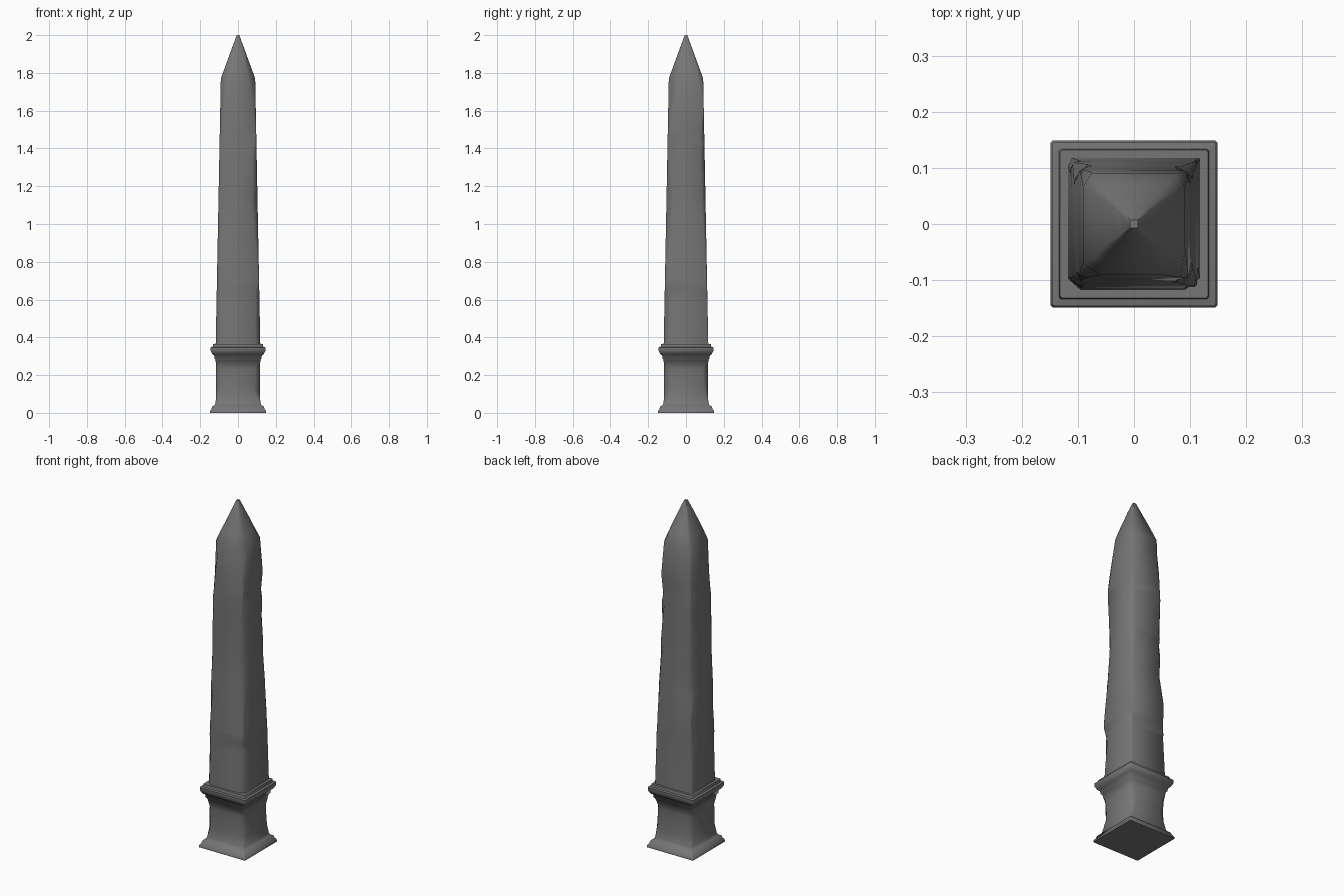
import bpy, bmesh, math, random
from mathutils import Vector

random.seed(4)
cube = bpy.data.objects.get("Cube")
if cube:
    bpy.data.objects.remove(cube)

stone = bpy.data.materials.new("grey_stone")
stone.use_nodes = True
colour = (0.18, 0.18, 0.18, 1)
stone.diffuse_color = colour
stone.node_tree.nodes["Principled BSDF"].inputs["Base Color"].default_value = colour

CORNERS = [(1, 1), (-1, 1), (-1, -1), (1, -1)]


def lerp_table(table, z):
    """Read a value at height z from a list of (height, value)."""
    if z <= table[0][0]:
        return table[0][1]
    for (z0, v0), (z1, v1) in zip(table, table[1:]):
        if z <= z1:
            return v0 + (v1 - v0) * (z - z0) / (z1 - z0)
    return table[-1][1]


def loft(name, rings, chip):
    """Stack square rings (height, half width) whose corners are cut by chip()."""
    bm = bmesh.new()
    previous = None
    for z, half in rings:
        ring = []
        for i, (sx, sy) in enumerate(CORNERS):
            cut_x, cut_y = chip(i, z, half)
            ends = [Vector((sx * half, sy * (half - cut_y), z)),
                    Vector((sx * (half - cut_x), sy * half, z))]
            if sx * sy < 0:
                ends.reverse()
            ring += [bm.verts.new(p) for p in ends]
        if previous:
            for i in range(len(ring)):
                j = (i + 1) % len(ring)
                bm.faces.new((previous[i], previous[j], ring[j], ring[i]))
        else:
            bm.faces.new(ring[::-1])
        previous = ring
    bm.faces.new(previous)
    bmesh.ops.recalc_face_normals(bm, faces=bm.faces)
    mesh = bpy.data.meshes.new(name)
    bm.to_mesh(mesh)
    bm.free()
    mesh.materials.append(stone)
    obj = bpy.data.objects.new(name, mesh)
    bpy.context.collection.objects.link(obj)
    bpy.ops.object.select_all(action="DESELECT")
    obj.select_set(True)
    bpy.context.view_layer.objects.active = obj
    bpy.ops.object.shade_smooth_by_angle(angle=math.radians(60))
    return obj


# Pedestal: flared foot, worn block and moulded cap
pedestal_profile = [
    (0, 0.149), (0.01, 0.149), (0.02, 0.141), (0.035, 0.136), (0.04, 0.124),
    (0.055, 0.118), (0.11, 0.117), (0.17, 0.117), (0.23, 0.117),
    (0.28, 0.118), (0.285, 0.124), (0.305, 0.126), (0.31, 0.136),
    (0.33, 0.146), (0.347, 0.146), (0.35, 0.134), (0.365, 0.132)]


def pedestal_chip(corner, z, half):
    if 0.06 < z < 0.27:
        wear = 0.012 + 0.022 * math.sin(math.pi * (z - 0.05) / 0.23)
        return wear * random.uniform(0.6, 1.2), wear * random.uniform(0.6, 1.2)
    return 0.004, 0.004


loft("pedestal", pedestal_profile, pedestal_chip)

# Shaft: tapered needle with chipped corners, ending in a pointed cap
chips = [
    [(0.36, 0.004), (0.65, 0.004), (0.95, 0.012), (1.18, 0.024),
     (1.48, 0.02), (1.58, 0.003), (1.77, 0.02)],
    [(0.36, 0.012), (0.6, 0.018), (0.8, 0.003), (0.96, 0.03),
     (1.2, 0.02), (1.44, 0.004), (1.77, 0.02)],
    [(0.36, 0.022), (0.7, 0.017), (1.1, 0.014), (1.42, 0.008), (1.77, 0.026)],
    [(0.36, 0.025), (0.62, 0.028), (0.68, 0.003), (1.1, 0.033),
     (1.3, 0.022), (1.49, 0.003), (1.77, 0.045)]]
SHOULDER, TIP = 1.77, 2.0
LOW_HALF, HIGH_HALF, TIP_HALF = 0.118, 0.091, 0.007
heights = sorted({z for table in chips for z, _ in table})
shaft_rings = [(z, LOW_HALF + (HIGH_HALF - LOW_HALF) * (z - 0.36) / (SHOULDER - 0.36))
               for z in heights]
for t in (0.25, 0.5, 0.75, 1):
    shaft_rings.append((SHOULDER + (TIP - SHOULDER) * t,
                        HIGH_HALF + (TIP_HALF - HIGH_HALF) * t))


def shaft_chip(corner, z, half):
    cut = lerp_table(chips[corner], z)
    if z > SHOULDER:
        cut *= (half / HIGH_HALF) ** 1.5
    skew = random.uniform(-0.35, 0.35)
    return cut * (1 + skew), cut * (1 - skew)


loft("shaft", shaft_rings, shaft_chip)
